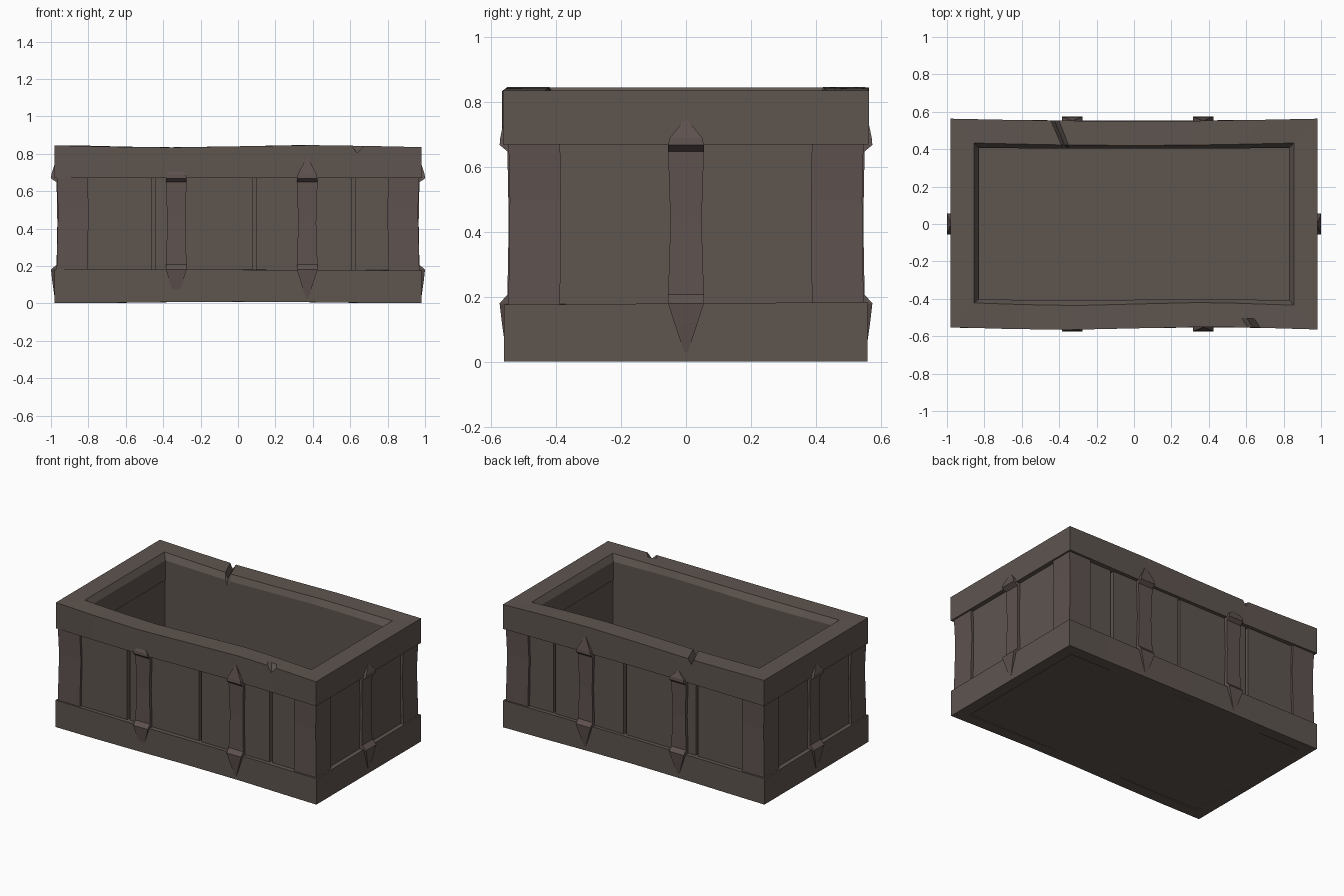
import bpy, bmesh, math
from mathutils import Vector

cube = bpy.data.objects.get("Cube")
if cube:
    bpy.data.objects.remove(cube, do_unlink=True)


def material(name, rgb):
    m = bpy.data.materials.new(name)
    m.use_nodes = True
    m.diffuse_color = (*rgb, 1)
    bsdf = m.node_tree.nodes["Principled BSDF"]
    bsdf.inputs["Base Color"].default_value = (*rgb, 1)
    bsdf.inputs["Roughness"].default_value = 0.9
    return m


TIMBER = material("grey brown timber", (0.112, 0.09, 0.078))
POST = material("reddish brown timber", (0.112, 0.084, 0.078))


def finish(name, bm, mat):
    bmesh.ops.recalc_face_normals(bm, faces=bm.faces)
    me = bpy.data.meshes.new(name)
    bm.to_mesh(me)
    bm.free()
    me.materials.append(mat)
    ob = bpy.data.objects.new(name, me)
    bpy.context.collection.objects.link(ob)
    return ob


def loft(name, sections, mat, closed=False):
    """Skin equal-sized point loops; cap the ends unless the loft is closed."""
    bm = bmesh.new()
    rows = [[bm.verts.new(p) for p in s] for s in sections]
    pairs = list(zip(rows, rows[1:]))
    if closed:
        pairs.append((rows[-1], rows[0]))
    else:
        bm.faces.new(rows[0])
        bm.faces.new(rows[-1])
    n = len(rows[0])
    for a, b in pairs:
        for i in range(n):
            j = (i + 1) % n
            bm.faces.new((a[i], a[j], b[j], b[i]))
    return finish(name, bm, mat)


def prism(name, outline, levels, mat):
    return loft(name, [[(x * s, y * s, z) for x, y in outline] for z, s in levels], mat)


def rect(x0, x1, y0, y1):
    return [(x0, y0), (x1, y0), (x1, y1), (x0, y1)]


# Stations around the rectangular bands, as fractions of the half sizes
FRONT = [-1, -0.7, -0.36, 0, 0.4, 0.62, 0.65, 0.69]
BACK = [1, 0.7, 0.36, 0, -0.41, -0.435, -0.455, -0.7]
STATIONS = ([(x, -1) for x in FRONT] + [(1, y) for y in (-1, 0)]
            + [(x, 1) for x in BACK] + [(-1, y) for y in (1, 0)])


def edge_shift(fx, fy):
    """Slight bow of the long edges."""
    if fy == -1:
        return 0.008 * math.sin(4 * fx)
    return 0.006 - 0.014 * math.cos(1.5 * fx) if fy == 1 else 0


def ring_point(fx, fy, hx, hy, z, bow=1.0):
    return (fx * hx, fy * hy + bow * edge_shift(fx, fy), z)


# Top rim with a worn edge, one split and one chip
rim = []
for fx, fy in STATIONS:
    top = 0.84 + 0.006 * math.sin(4 * fx)
    split = 0.035 if (fx, fy) == (-0.435, 1) else 0
    chip = 0.04 if (fx, fy) == (0.65, -1) else 0
    rim.append([
        ring_point(fx, fy, 0.98, 0.558, 0.67),
        ring_point(fx, fy, 0.98, 0.558, top - split - chip),
        ring_point(fx, fy, 0.93, 0.508, top - split),
        ring_point(fx, fy, 0.855, 0.428, top - split),
        ring_point(fx, fy, 0.83, 0.405, top - 0.04 - split, 0.3),
        ring_point(fx, fy, 0.83, 0.405, 0.67, 0.3)])
loft("top_rim", rim, TIMBER, closed=True)

# Base band
base = []
for fx, fy in STATIONS:
    bottom = 0.005 + 0.004 * math.cos(3 * fx)
    base.append([
        ring_point(fx, fy, 0.98, 0.557, bottom, 0.5),
        ring_point(fx, fy, 0.98, 0.557, 0.18 + 0.004 * fx * fy, 0.5),
        ring_point(fx, fy, 0.9, 0.48, 0.18, 0),
        ring_point(fx, fy, 0.9, 0.48, bottom, 0)])
loft("base_band", base, TIMBER, closed=True)

# Inner tray: walls and floor of the open box
bm = bmesh.new()
loops = [(0.92, 0.5, 0.69), (0.92, 0.5, 0.008), (0.835, 0.408, 0.69), (0.835, 0.408, 0.08)]
outer_top, outer_low, inner_top, inner_low = [
    [bm.verts.new((x, y, z)) for x, y in rect(-hx, hx, -hy, hy)] for hx, hy, z in loops]
for a, b in ((outer_low, outer_top), (outer_top, inner_top), (inner_top, inner_low)):
    for i in range(4):
        j = (i + 1) % 4
        bm.faces.new((a[i], a[j], b[j], b[i]))
bm.faces.new(outer_low)
bm.faces.new(inner_low)
finish("inner_tray", bm, TIMBER)

# L-shaped corner posts, bowed slightly inwards at mid height
CORNER = [(0.805, 0.547), (0.97, 0.547), (0.97, 0.388), (0.91, 0.388), (0.91, 0.49), (0.805, 0.49)]
POST_LEVELS = [(0.16, 1), (0.33, 0.996), (0.5, 0.992), (0.69, 1)]
for sx, xname in ((-1, "right"), (1, "left")):
    for sy, yname in ((-1, "front"), (1, "back")):
        prism(f"{yname}_{xname}_post", [(sx * x, sy * y) for x, y in CORNER], POST_LEVELS, POST)

# Planks on the long sides, one panel on each short side
LEVELS = [(0.16, 1), (0.69, 1)]
PLANKS = [(-0.81, -0.46), (-0.443, 0.078), (0.096, 0.608), (0.627, 0.81)]
for s, side in ((-1, "front"), (1, "back")):
    for i, (x0, x1) in enumerate(PLANKS):
        prism(f"{side}_plank_{i + 1}", rect(x0, x1, s * 0.49, s * (0.53 - 0.003 * (i % 2))), LEVELS, TIMBER)
for s, side in ((-1, "right"), (1, "left")):
    prism(f"{side}_panel", rect(s * 0.91, s * 0.95, -0.39, 0.39), LEVELS, TIMBER)


def strap(name, normal, across, centre, wall, band, tip):
    """Upright strap with wedge points lapping over both bands."""
    n, a = Vector(normal), Vector(across)
    up = Vector((0, 0, 1))
    shape = [(0.015, band - 0.003, 0.001), (0.12, band + 0.012, 0.036), (0.18, band + 0.019, 0.055),
             (0.207, wall + 0.02, 0.055), (0.43, wall + 0.016, 0.048), (0.648, wall + 0.02, 0.055),
             (0.668, band + 0.019, 0.055), (0.69, band + 0.017, 0.05), (tip, band - 0.003, 0.001)]
    sections = []
    for z, out, hw in shape:
        corners = ((-hw, wall - 0.02), (hw, wall - 0.02), (hw, out), (-hw, out))
        sections.append([n * d + a * (centre + u) + up * z for u, d in corners])
    loft(name, sections, POST)


# Two straps on each long side, one on each short side
for s, side in ((-1, "front"), (1, "back")):
    for x, xname, tip in ((-0.33, "right", 0.735), (0.37, "left", 0.785)):
        strap(f"{side}_{xname}_strap", (0, s, 0), (1, 0, 0), x, 0.53, 0.555, tip)
for s, side in ((-1, "right"), (1, "left")):
    strap(f"{side}_strap", (s, 0, 0), (0, 1, 0), 0, 0.95, 0.981, 0.75)
